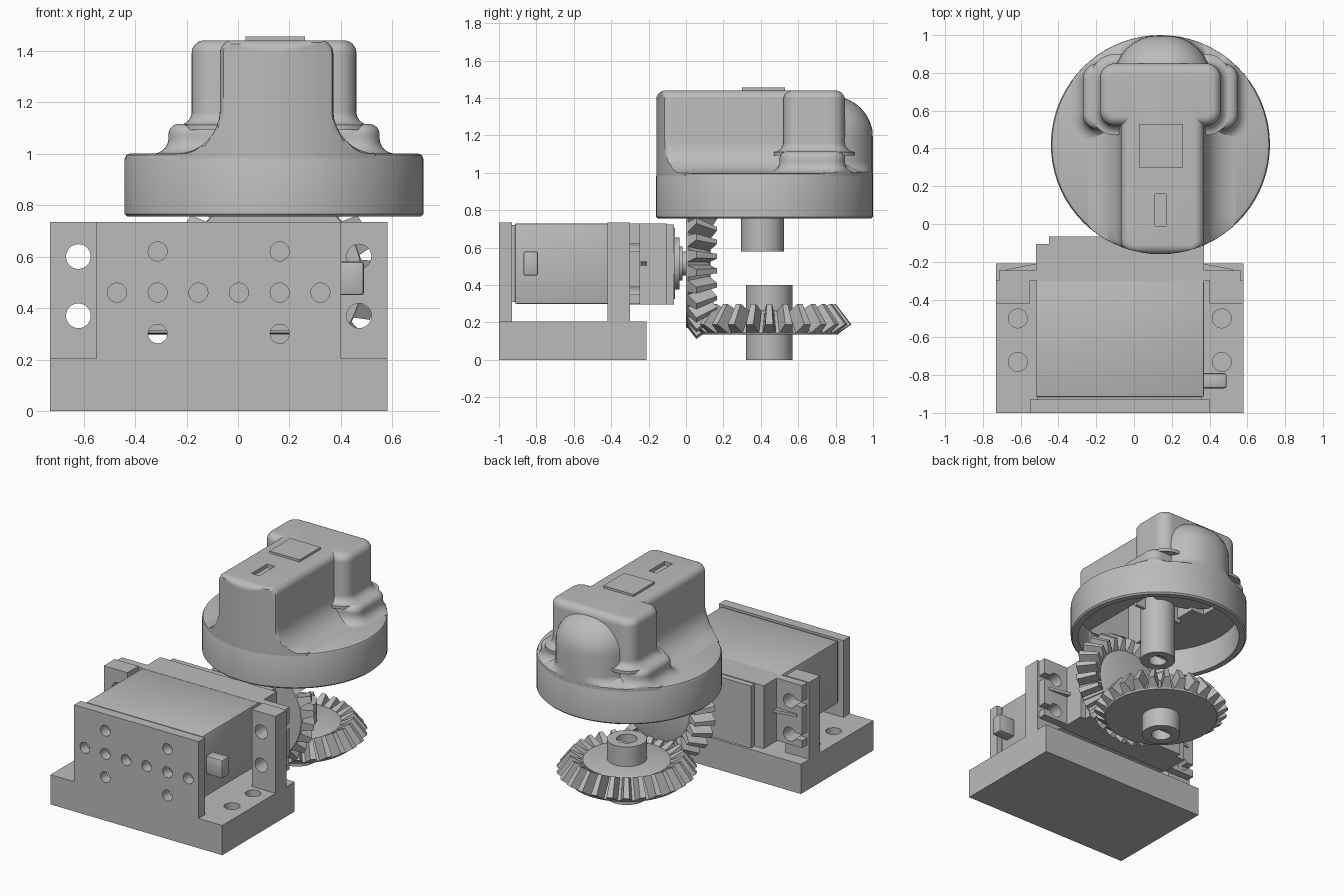
import bpy, bmesh
from math import sin, cos, pi, hypot
from mathutils import Matrix, Vector

if "Cube" in bpy.data.objects:
    bpy.data.objects.remove(bpy.data.objects["Cube"])

grey = bpy.data.materials.new("plain grey")
grey.use_nodes = True
grey.diffuse_color = (0.5, 0.5, 0.5, 1)
grey.node_tree.nodes["Principled BSDF"].inputs["Base Color"].default_value = (0.5, 0.5, 0.5, 1)
KX, KY, KR = 0.14, 0.42, 0.58       # knob axis and radius
MID = -0.075                        # mirror line of the motor and bracket
SHAFT_Z = 0.515


def finish(name, bm):
    bmesh.ops.recalc_face_normals(bm, faces=bm.faces)
    mesh = bpy.data.meshes.new(name)
    bm.to_mesh(mesh)
    bm.free()
    mesh.materials.append(grey)
    obj = bpy.data.objects.new(name, mesh)
    bpy.context.collection.objects.link(obj)
    return obj


def box(name, xs, ys, zs, round_top=0, bevel=0):
    bm = bmesh.new()
    bmesh.ops.create_cube(bm, size=1)
    for v in bm.verts:
        v.co = [r[0] if c < 0 else r[1] for c, r in zip(v.co, (xs, ys, zs))]
    if round_top:
        edges = [e for e in bm.edges if all(v.co.z == max(zs) for v in e.verts)
                 and e.verts[0].co.x == e.verts[1].co.x]
        bmesh.ops.bevel(bm, geom=edges, offset=round_top, segments=5, profile=0.5, affect='EDGES')
    if bevel:
        bmesh.ops.bevel(bm, geom=bm.edges[:], offset=bevel, segments=2, profile=0.5, affect='EDGES')
    return finish(name, bm)


def rods(name, points, radius, length, axis):
    """Equal cylinders centred on the points, along one axis."""
    bm = bmesh.new()
    turn = Matrix.Rotation(pi / 2, 4, 'X') if axis == 'Y' else Matrix()
    for p in points:
        bmesh.ops.create_cone(bm, cap_ends=True, segments=32, radius1=radius, radius2=radius,
                              depth=length, matrix=Matrix.Translation(p) @ turn)
    return finish(name, bm)


def lathe(name, profile, place, closed=False):
    bm = bmesh.new()
    vs = [bm.verts.new((r, 0, z)) for r, z in profile]
    n = len(vs)
    edges = [bm.edges.new((vs[i], vs[(i + 1) % n])) for i in range(n if closed else n - 1)]
    bmesh.ops.spin(bm, geom=vs + edges, cent=(0, 0, 0), axis=(0, 0, 1), angle=2 * pi, steps=72)
    bmesh.ops.remove_doubles(bm, verts=bm.verts[:], dist=0.0005)
    bm.transform(place)
    return finish(name, bm)


def cut(targets, cutters):
    for obj in targets:
        for c in cutters:
            mod = obj.modifiers.new("cut", 'BOOLEAN')
            mod.operation, mod.solver, mod.object = 'DIFFERENCE', 'EXACT', c
        deps = bpy.context.evaluated_depsgraph_get()
        mesh = bpy.data.meshes.new_from_object(obj.evaluated_get(deps))
        obj.modifiers.clear()
        obj.data = mesh
    for c in cutters:
        bpy.data.objects.remove(c)


def outline(xs, ys, corner, off):
    """Rounded rectangle grown by off, kept inside the knob's rim."""
    c = corner + off
    pts = []
    cx = (xs[1] - corner, xs[0] + corner)
    cy = (ys[1] - corner, ys[0] + corner)
    centres = [(cx[0], cy[0]), (cx[1], cy[0]), (cx[1], cy[1]), (cx[0], cy[1])]
    for k, (x, y) in enumerate(centres):
        arc = [Vector((x + c * cos(a), y + c * sin(a))) for a in
               [(k + i / 8) * pi / 2 for i in range(9)]]
        nx, ny = centres[(k + 1) % 4]
        a = (k + 1) * pi / 2
        nxt = Vector((nx + c * cos(a), ny + c * sin(a)))
        pts += arc + [arc[-1].lerp(nxt, i / 12) for i in range(1, 12)]
    out = []
    for p in pts:
        d = hypot(p.x - KX, p.y - KY)
        s = min(1, (KR - 0.001) / d)
        out.append((KX + (p.x - KX) * s, KY + (p.y - KY) * s))
    return out


def grip(name, xs, ys, corner, base, flare, top, rounding):
    """Body with a concave flare at its foot and a rounded top edge."""
    steps = [i / 8 * pi / 2 for i in range(9)]
    layers = [(base - 0.02, flare)]
    layers += [(base + flare * (1 - cos(a)), flare * (1 - sin(a))) for a in steps]
    layers += [(top - rounding + rounding * sin(a), -rounding * (1 - cos(a))) for a in steps]
    bm = bmesh.new()
    rings = [[bm.verts.new((x, y, z)) for x, y in outline(xs, ys, corner, off)] for z, off in layers]
    n = len(rings[0])
    for lo, hi in zip(rings, rings[1:]):
        for i in range(n):
            j = (i + 1) % n
            bm.faces.new((lo[i], lo[j], hi[j], hi[i]))
    bm.faces.new(rings[0][::-1])
    bm.faces.new(rings[-1])
    return finish(name, bm)


def gear(name, place, teeth=26):
    lathe(name + "_disc", [(0, 0), (0.37, 0), (0.375, 0.01), (0.28, 0.12), (0.25, 0.13), (0, 0.13)], place)
    bm = bmesh.new()
    section = [(0.36, 0, 0.038), (0.44, 0.055, 0.02), (0.355, 0.165, 0.014), (0.27, 0.12, 0.027)]
    for k in range(teeth):
        turn = Matrix.Rotation(2 * pi * k / teeth, 4, 'Z')
        vs = [bm.verts.new(place @ turn @ Vector((r, s * w, z))) for r, z, w in section for s in (-1, 1)]
        bmesh.ops.convex_hull(bm, input=vs)
    finish(name + "_teeth", bm)


# Bracket: base, front plate and two posts
base = box("bracket_base", (-0.73, 0.58), (-1, -0.21), (0, 0.205))
cut([base], [rods("base_holes", [(MID + s * 0.54, y, 0.2) for s in (-1, 1) for y in (-0.5, -0.73)],
                  0.05, 0.2, 'Z')])
plate = box("front_plate", (-0.55, 0.4), (-1, -0.93), (0.2, 0.735), round_top=0.05)
holes = [(-0.47 + 0.158 * i, -0.96, 0.46) for i in range(6)]
holes += [(x, -0.96, z) for x in (-0.312, 0.162) for z in (0.3, 0.62)]
cut([plate], [rods("plate_holes", holes, 0.037, 0.3, 'Y')])

for side, s in (("left", 1), ("right", -1)):
    def span(a, b):
        return sorted((MID + s * a, MID + s * b))
    post = box(side + "_post", span(0.475, 0.655), (-0.42, -0.3), (0.2, 0.735), round_top=0.05)
    ear = box(side + "_motor_ear", span(0.44, 0.64), (-0.3, -0.245), (0.3, 0.73))
    spots = [(MID + s * 0.545, -0.3, z) for z in (0.37, 0.6)]
    cut([post, ear], [rods("screw_holes", spots, 0.048, 0.5, 'Y')])
    cut([ear], [box("slot", span(0.55, 0.7), (-0.31, -0.2), (z - 0.02, z + 0.02)) for z in (0.37, 0.6)])
    rib = box(side + "_ear_rib", span(0.44, 0.6), (-0.25, -0.21), (0.505, 0.525))
    for v in rib.data.vertices:
        if abs(v.co.x - MID) > 0.5 and v.co.y > -0.22:
            v.co.y = -0.24

# Motor
box("motor_body", (-0.52, 0.37), (-0.915, -0.3), (0.3, 0.73), bevel=0.008)
box("motor_end_cap", (-0.51, 0.36), (-0.93, -0.9), (0.31, 0.72))
box("motor_gear_case", (-0.52, 0.37), (-0.305, -0.105), (0.295, 0.73))
box("motor_back_plate", (-0.45, 0.33), (-0.11, -0.065), (0.295, 0.725))
box("cable_plug", (0.36, 0.49), (-0.87, -0.79), (0.45, 0.58), bevel=0.012)
to_y = Matrix.Translation((KX, 0, SHAFT_Z)) @ Matrix.Rotation(-pi / 2, 4, 'X')
lathe("motor_shaft", [(0, -0.08), (0.19, -0.08), (0.19, -0.06), (0.14, -0.06), (0.14, -0.035),
                      (0.09, -0.035), (0.09, -0.02), (0.065, -0.02), (0.065, 0.05), (0, 0.05)], to_y)

# Bevel gears
half_tooth = Matrix.Rotation(pi / 26, 4, 'Z')
gear("motor_gear", to_y @ Matrix.Scale(0.92, 4, (1, 0, 0)) @ Matrix.Scale(0.92, 4, (0, 1, 0)) @ half_tooth)
low = Matrix.Translation((KX, 0.445, 0))
gear("knob_gear", low @ Matrix.Translation((0, 0, 0.135)))
lathe("knob_gear_hub", [(0.125, 0), (0.125, 0.4), (0.065, 0.4), (0.065, 0)], low, closed=True)
box("hub_key", (KX - 0.065, KX + 0.065), (0.48, 0.52), (0.005, 0.395))

# Knob: hollow skirt and grip
skirt = lathe("knob_skirt", [(0, 1), (KR - 0.02, 1), (KR - 0.006, 0.994), (KR, 0.98), (KR, 0.765),
                             (KR - 0.01, 0.755), (0.53, 0.755), (0.53, 0.955), (0, 0.955)],
              Matrix.Translation((KX, KY, 0)))
bar = grip("grip_bar", (-0.07, 0.37), (-0.16, 0.84), 0.075, 1, 0.17, 1.44, 0.05)
wide = grip("grip_wide_end", (-0.18, 0.46), (0.52, 0.85), 0.08, 1.112, 0.05, 1.44, 0.05)
shoulder = grip("grip_shoulder", (-0.27, 0.55), (0.5, 0.85), 0.08, 1, 0.06, 1.115, 0.04)
back = grip("grip_back_bulge", (-0.11, 0.41), (0.55, 1.0), 0.24, 1, 0.06, 1.41, 0.22)
cut([bar], [box("slot_cut", (0.11, 0.17), (-0.01, 0.16), (1.415, 1.5))])
cut([skirt, bar, wide, shoulder, back],
    [box("bar_cavity", (-0.02, 0.32), (-0.08, 0.78), (0.9, 1.385)),
     box("wide_cavity", (-0.12, 0.4), (0.57, 0.79), (0.89, 1.375))])
box("grip_top_plate", (0.03, 0.26), (0.3, 0.53), (1.43, 1.455))
lathe("knob_stem", [(0.115, 0.58), (0.115, 1.4), (0.06, 1.4), (0.06, 0.58)],
      Matrix.Translation((KX, 0.41, 0)), closed=True)
box("stem_key", (KX - 0.06, KX + 0.06), (0.44, 0.475), (0.585, 1.39))
for s in (-1, 1):
    box("stem_rib", sorted((KX + s * 0.1, KX + s * 0.19)), (0.4, 0.42), (0.93, 1.4))

# Smooth the curved surfaces and keep the edges sharp
bpy.ops.object.select_all(action='DESELECT')
for obj in bpy.context.collection.objects:
    if obj.type == 'MESH':
        obj.select_set(True)
        bpy.context.view_layer.objects.active = obj
bpy.ops.object.shade_smooth_by_angle(angle=pi / 6)
